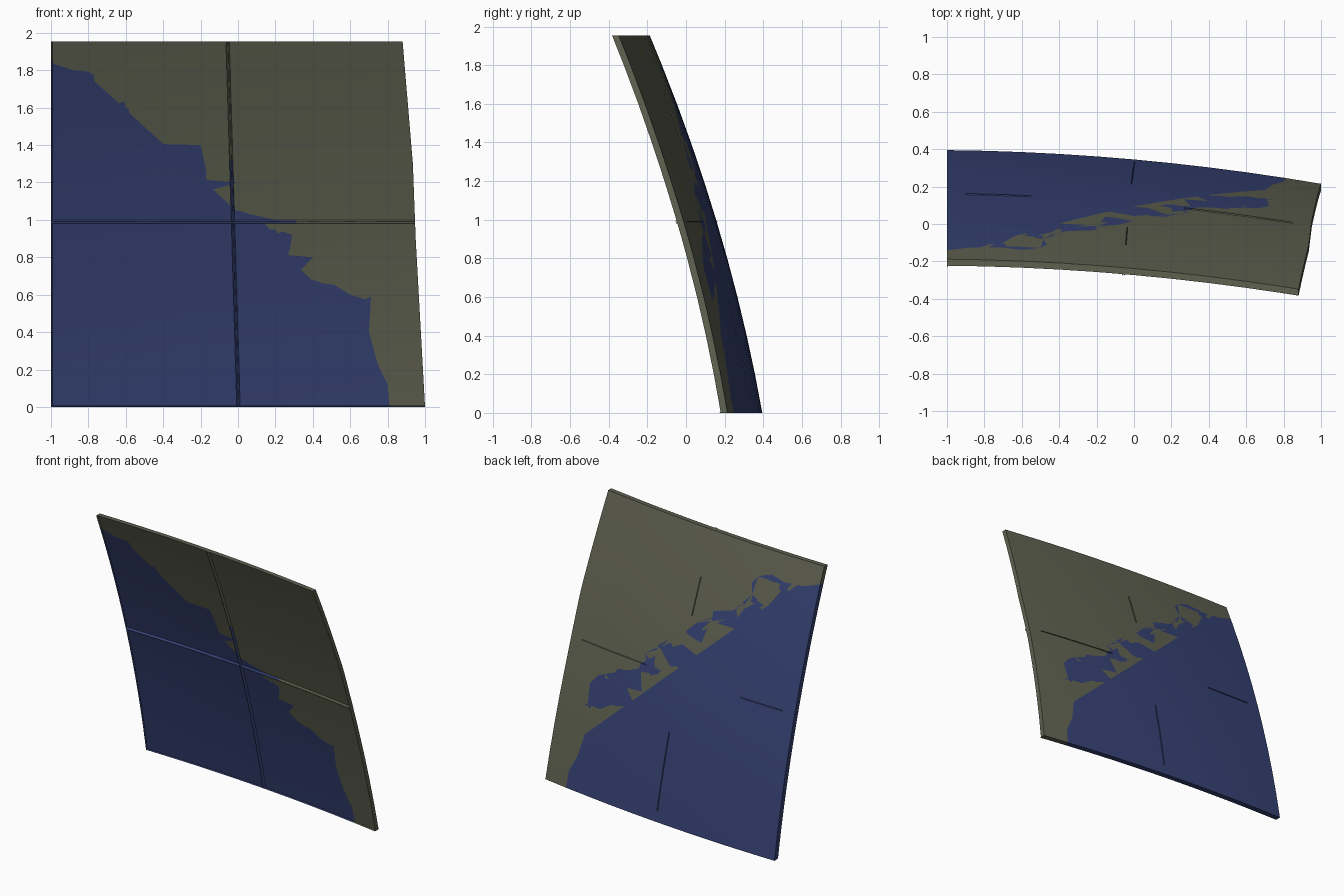
import bpy
import bmesh
from mathutils import Vector

cube = bpy.data.objects.get("Cube")
if cube:
    bpy.data.objects.remove(cube, do_unlink=True)

TOP, THICK = 1.955, 0.035


def material(name, rgb):
    mat = bpy.data.materials.new(name)
    mat.use_nodes = True
    mat.diffuse_color = (*rgb, 1)
    bsdf = mat.node_tree.nodes["Principled BSDF"]
    bsdf.inputs["Base Color"].default_value = (*rgb, 1)
    bsdf.inputs["Roughness"].default_value = 0.8
    return mat


MATS = [material("olive_grey", (0.114, 0.119, 0.080)),
        material("navy_blue", (0.036, 0.053, 0.171))]

# Wavy border between the two colours, as (x, z)
BORDER = [(-1, 1.84), (-.88, 1.8), (-.72, 1.785), (-.6, 1.81), (-.5, 1.77),
          (-.465, 1.72), (-.485, 1.65), (-.44, 1.57), (-.36, 1.515),
          (-.2, 1.47), (-.08, 1.36), (0, 1.28), (.12, 1.2), (.18, 1.12),
          (.3, 1.06), (.325, .95), (.42, .91), (.5, .9), (.56, .81),
          (.66, .81), (.72, .74), (.735, .58), (.7, .4), (.74, .24),
          (.8, .12), (.81, 0)]


def is_blue(x, z):
    """Tell which side of the border a point is on, along the diagonal."""
    t = x - z
    for (xa, za), (xb, zb) in zip(BORDER, BORDER[1:]):
        ta, tb = xa - za, xb - zb
        if ta <= t <= tb:
            k = (t - ta) / (tb - ta)
            return x + z < (xa + za) * (1 - k) + (xb + zb) * k
    return False


def back_y(x, z):
    """The panel's doubly curved back surface."""
    return .345 - .09 * x - .04 * x * x - .177 * z - .062 * z * z


def finish(bm, name):
    bm.normal_update()
    mesh = bpy.data.meshes.new(name)
    bm.to_mesh(mesh)
    bm.free()
    for mat in MATS:
        mesh.materials.append(mat)
    obj = bpy.data.objects.new(name, mesh)
    bpy.context.collection.objects.link(obj)
    return obj


# Curved panel: two flat regions, cut into a grid, bent and thickened
bm = bmesh.new()
line = [bm.verts.new((x, 0, z)) for x, z in BORDER]
low_corner = bm.verts.new((-1, 0, 0))
rest = [bm.verts.new((x, 0, z)) for x, z in
        [(-1, TOP), (.88, TOP), (.935, 1.3), (.95, .9), (1, 0)]]
bm.faces.new(line + [low_corner]).material_index = 1
bm.faces.new(rest + line[::-1]).material_index = 0
bmesh.ops.triangulate(bm, faces=bm.faces[:])
for i in range(1, 10):
    for co, no in (((i * .2 - 1, 0, 0), (1, 0, 0)), ((0, 0, i * .2), (0, 0, 1))):
        bmesh.ops.bisect_plane(bm, geom=bm.verts[:] + bm.edges[:] + bm.faces[:],
                               dist=1e-5, plane_co=co, plane_no=no)
bmesh.ops.triangulate(bm, faces=bm.faces[:])
for v in bm.verts:
    v.co.y = back_y(v.co.x, v.co.z)
new = bmesh.ops.extrude_face_region(bm, geom=bm.faces[:])["geom"]
for v in new:
    if isinstance(v, bmesh.types.BMVert):
        v.co.y -= THICK
bmesh.ops.recalc_face_normals(bm, faces=bm.faces[:])
for f in bm.faces:
    if abs(f.normal.y) < .6:
        c = f.calc_center_median()
        f.material_index = int(is_blue(c.x, c.z))
panel = finish(bm, "curved_panel")
bpy.ops.object.select_all(action="DESELECT")
panel.select_set(True)
bpy.context.view_layer.objects.active = panel
bpy.ops.object.shade_smooth_by_angle(angle=.5)


def seam(name, start, end, profile, on_back=False, steps=40):
    """Sweep a (sideways, height) profile along the panel surface."""
    a, b = Vector(start), Vector(end)
    side = Vector((b.y - a.y, a.x - b.x)).normalized()
    bm = bmesh.new()
    rows = []
    for i in range(steps + 1):
        mid = a.lerp(b, i / steps)
        row = []
        for across, height in profile:
            p = mid + side * across
            y = back_y(*p) + (height if on_back else -THICK - height)
            row.append(bm.verts.new((p.x, y, p.y)))
        rows.append(row)
    for r, s in zip(rows, rows[1:]):
        for j in range(len(profile)):
            k = (j + 1) % len(profile)
            f = bm.faces.new((r[j], r[k], s[k], s[j]))
            c = f.calc_center_median()
            f.material_index = int(is_blue(c.x, c.z))
    bm.faces.new(rows[0])
    bm.faces.new(rows[-1])
    bmesh.ops.recalc_face_normals(bm, faces=bm.faces[:])
    return finish(bm, name)


# Double ridges crossing the front, and lips on two of its edges
LOW = -.004
double = [(-.012, LOW), (-.011, .009), (-.002, 0), (-.001, .009), (.011, LOW)]
lip = [(0, LOW), (.001, .008), (.011, LOW)]
seam("vertical_seam", (.005, .001), (-.053, TOP - .001), double)
seam("horizontal_seam", (.946, .992), (-1, .992), double)
seam("left_edge_lip", (-1, .001), (-1, TOP - .001), lip)
seam("bottom_edge_lip", (.998, 0), (-1, 0), lip)

# Fine seam lines showing through on the back
fine = [(-.004, LOW), (0, .006), (.004, LOW)]
seam("back_lower_seam", (.003, .08), (-.014, .62), fine, True)
seam("back_upper_seam", (-.036, 1.4), (-.044, 1.65), fine, True)
seam("back_right_seam", (.27, .992), (.85, .992), fine, True)
seam("back_left_seam", (-.9, .992), (-.55, .992), fine, True)
